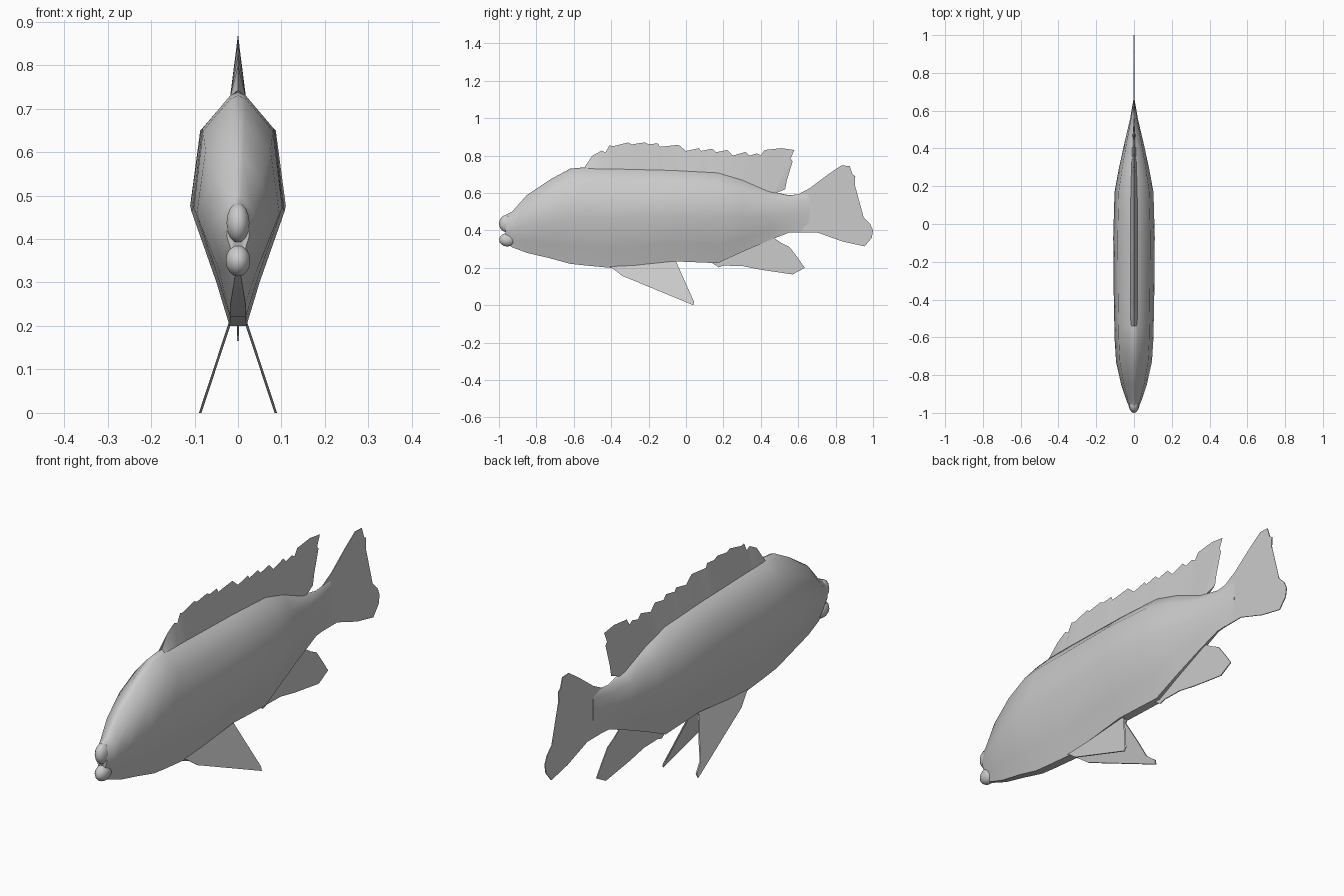
import bpy, bmesh, math

cube = bpy.data.objects.get("Cube")
if cube:
    bpy.data.objects.remove(cube, do_unlink=True)

grey = bpy.data.materials.new("plain grey")
grey.use_nodes = True
COLOUR = (0.6, 0.6, 0.6, 1)
grey.diffuse_color = COLOUR
grey.node_tree.nodes["Principled BSDF"].inputs["Base Color"].default_value = COLOUR


def finish(name, bm, angle=60):
    """Turn a bmesh into a smooth-shaded grey object."""
    bmesh.ops.recalc_face_normals(bm, faces=bm.faces)
    mesh = bpy.data.meshes.new(name)
    bm.to_mesh(mesh)
    bm.free()
    mesh.materials.append(grey)
    ob = bpy.data.objects.new(name, mesh)
    bpy.context.collection.objects.link(ob)
    bpy.ops.object.select_all(action='DESELECT')
    ob.select_set(True)
    bpy.context.view_layer.objects.active = ob
    bpy.ops.object.shade_smooth_by_angle(angle=math.radians(angle))
    return ob


def plate(name, outline, x_at=lambda z: 0.0, half=0.002):
    """Thin fin from a (y, z) outline, leaning in x by height."""
    bm = bmesh.new()
    sides = [[bm.verts.new((x_at(z) + s * half, y, z)) for y, z in outline] for s in (-1, 1)]
    for side in sides:
        bm.faces.new(side)
    n = len(outline)
    for i in range(n):
        j = (i + 1) % n
        bm.faces.new((sides[0][i], sides[0][j], sides[1][j], sides[1][i]))
    bmesh.ops.triangulate(bm, faces=[f for f in bm.faces if len(f.verts) > 4])
    return finish(name, bm)


# Body stations: y, underside z, back z, half width
STATIONS = [
    (-0.965, 0.335, 0.482, 0.026), (-0.93, 0.31, 0.50, 0.042),
    (-0.85, 0.28, 0.59, 0.068), (-0.73, 0.252, 0.67, 0.095),
    (-0.62, 0.222, 0.73, 0.102), (-0.54, 0.213, 0.738, 0.104),
    (-0.40, 0.20, 0.737, 0.107), (-0.07, 0.235, 0.728, 0.110),
    (0.17, 0.225, 0.715, 0.103), (0.30, 0.285, 0.675, 0.079),
    (0.44, 0.345, 0.612, 0.048), (0.55, 0.388, 0.588, 0.022),
    (0.66, 0.395, 0.60, 0.003)]
# Cross-section: fraction of half width, fraction of height
SECTION = [(0, 0), (0.18, 0.0), (0.47, 0.19), (1, 0.49), (0.79, 0.84), (0.17, 0.985), (0, 1)]
LOOP = SECTION + [(-w, h) for w, h in SECTION[-2:0:-1]]


def body_at(y):
    """Interpolated underside, back and half width of the body."""
    for a, b in zip(STATIONS, STATIONS[1:]):
        if y <= b[0]:
            t = max(0, (y - a[0]) / (b[0] - a[0]))
            return [a[k] + (b[k] - a[k]) * t for k in (1, 2, 3)]
    return STATIONS[-1][1:]


# Body: loft through the stations
bm = bmesh.new()
rings = [[bm.verts.new((w * fw, y, lo + (hi - lo) * fh)) for fw, fh in LOOP]
         for y, lo, hi, w in STATIONS]
for r0, r1 in zip(rings, rings[1:]):
    for i in range(len(LOOP)):
        j = (i + 1) % len(LOOP)
        bm.faces.new((r0[i], r0[j], r1[j], r1[i]))
bm.faces.new(rings[0])
bm.faces.new(rings[-1])
finish("body", bm)

# Lips: two rounded pads with a gap between them
for name, y, z, size in (("upper_lip", -0.958, 0.437, (0.027, 0.042, 0.046)),
                         ("lower_lip", -0.955, 0.350, (0.029, 0.044, 0.036))):
    bm = bmesh.new()
    bmesh.ops.create_uvsphere(bm, u_segments=14, v_segments=8, radius=1)
    bmesh.ops.scale(bm, vec=size, verts=bm.verts)
    bmesh.ops.translate(bm, vec=(0, y, z), verts=bm.verts)
    finish(name, bm, 80)

# Dorsal fin: wedge rising from the back to a ragged edge
DORSAL = [(-0.54, .742), (-0.50, .80), (-0.45, .827), (-0.43, .817), (-0.41, .855),
          (-0.39, .85), (-0.31, .87), (-0.29, .86), (-0.22, .871), (-0.20, .86),
          (-0.15, .866), (-0.14, .847), (-0.04, .858), (0.0, .825), (0.07, .84),
          (0.08, .825), (0.14, .837), (0.16, .818), (0.22, .83), (0.25, .80),
          (0.32, .82), (0.34, .80), (0.38, .812), (0.40, .80), (0.42, .83),
          (0.51, .84), (0.58, .83), (0.555, .79), (0.57, .77), (0.54, .67),
          (0.53, .62), (0.47, .598)]
bm = bmesh.new()
for side in (-1, 1):
    pairs = []
    for y, z in DORSAL:
        by = min(y, 0.47)
        lo, hi, w = body_at(by)
        root = bm.verts.new((side * w * 0.17, by, hi - 0.01))
        pairs.append((root, bm.verts.new((0, y, z))))
    for (a, b), (c, d) in zip(pairs, pairs[1:]):
        bm.faces.new((a, c, d, b))
bmesh.ops.remove_doubles(bm, verts=bm.verts, dist=0.0005)
finish("dorsal_fin", bm, 80)

# Tail fin
plate("tail_fin", [
    (0.50, .58), (0.59, .588), (0.66, .625), (0.76, .70), (0.83, .747), (0.875, .745),
    (0.89, .70), (0.905, .69), (0.90, .60), (0.913, .58), (0.91, .52), (0.93, .505),
    (0.95, .47), (0.985, .435), (1.0, .40), (0.993, .36), (0.955, .315), (0.84, .34),
    (0.70, .39), (0.55, .39), (0.50, .40)])

# Anal fin
plate("anal_fin", [
    (0.10, .25), (0.15, .225), (0.175, .203), (0.20, .212), (0.30, .21), (0.40, .19),
    (0.57, .165), (0.635, .20), (0.60, .25), (0.555, .31), (0.51, .333), (0.44, .348),
    (0.44, .38), (0.30, .33)])

# Paired belly fins, splayed outwards towards the tips
BELLY = [(-0.42, .215), (-0.39, .195), (-0.34, .157), (0.04, .0), (0.043, .018),
         (0.0, .052), (-0.03, .13), (-0.07, .22), (-0.055, .238), (-0.10, .25)]
for name, s in (("left", 1), ("right", -1)):
    plate(name + "_belly_fin", BELLY, lambda z, s=s: s * (0.016 + (0.215 - z) * 0.33), 0.003)
